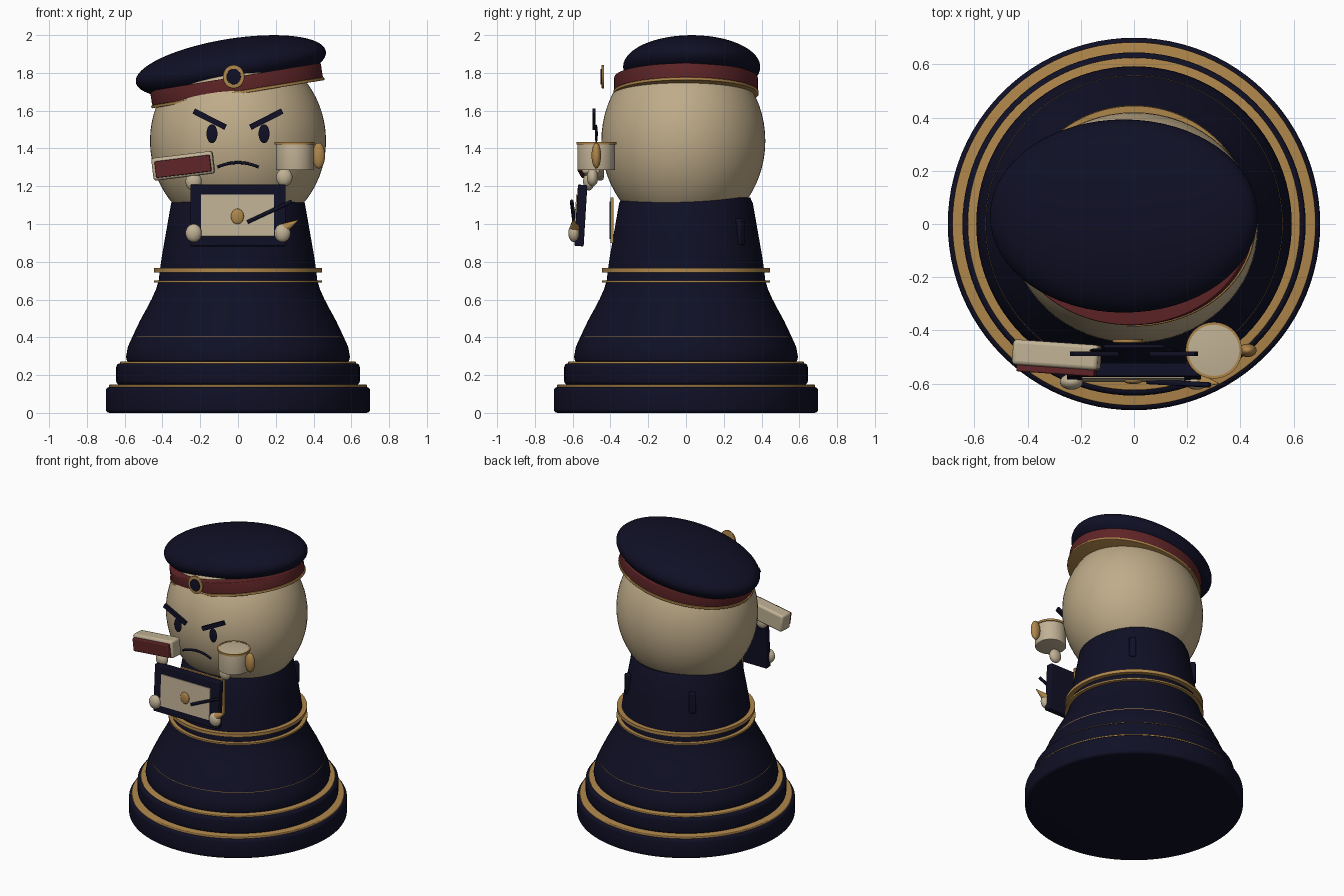
import bpy, bmesh, math
from mathutils import Vector, Matrix

if "Cube" in bpy.data.objects:
    bpy.data.objects.remove(bpy.data.objects["Cube"])


def material(name, rgb):
    m = bpy.data.materials.new(name)
    m.diffuse_color = (*rgb, 1)
    m.use_nodes = True
    m.node_tree.nodes["Principled BSDF"].inputs["Base Color"].default_value = m.diffuse_color
    return m


NAVY = material("navy", (0.005, 0.005, 0.019))
SKIN = material("warm cream", (0.52, 0.41, 0.25))
PALE = material("pale cream", (0.53, 0.44, 0.30))
GOLD = material("gold", (0.43, 0.24, 0.07))
RED = material("dark red", (0.115, 0.018, 0.02))


def finish(name, bm, mat, matrix=Matrix(), bevel=0):
    bmesh.ops.recalc_face_normals(bm, faces=bm.faces)
    me = bpy.data.meshes.new(name)
    bm.to_mesh(me)
    bm.free()
    me.materials.append(mat)
    ob = bpy.data.objects.new(name, me)
    bpy.context.collection.objects.link(ob)
    ob.matrix_world = matrix
    bpy.ops.object.select_all(action='DESELECT')
    ob.select_set(True)
    bpy.context.view_layer.objects.active = ob
    bpy.ops.object.shade_smooth_by_angle(angle=math.radians(35))
    if bevel:
        b = ob.modifiers.new("bevel", 'BEVEL')
        b.width, b.segments = bevel, 3
        b.limit_method = 'ANGLE'
    return ob


def place(loc, rot=(0, 0, 0), size=(1, 1, 1)):
    r = Matrix.Rotation(math.radians(rot[2]), 4, 'Z') \
        @ Matrix.Rotation(math.radians(rot[1]), 4, 'Y') \
        @ Matrix.Rotation(math.radians(rot[0]), 4, 'X')
    return Matrix.Translation(loc) @ r @ Matrix.Diagonal((*size, 1))


def lathe(name, profile, mat, matrix=Matrix(), steps=96, closed=False):
    bm = bmesh.new()
    vs = [bm.verts.new((r, 0, z)) for r, z in profile]
    pairs = list(zip(vs, vs[1:])) + ([(vs[-1], vs[0])] if closed else [])
    edges = [bm.edges.new(p) for p in pairs]
    bmesh.ops.spin(bm, geom=vs + edges, cent=(0, 0, 0), axis=(0, 0, 1),
                   angle=2 * math.pi, steps=steps)
    bmesh.ops.remove_doubles(bm, verts=bm.verts, dist=1e-5)
    return finish(name, bm, mat, matrix)


def disc(name, r, z0, z1, mat, e=0.02, matrix=Matrix()):
    # Solid disc with rounded rims
    arc = [(math.sin(math.pi * i / 8) * e, math.cos(math.pi * i / 8) * e) for i in range(5)]
    prof = [(0, z0)] + [(r - e + s, z0 + e - c) for s, c in arc]
    prof += [(r - e + s, z1 - e + c) for s, c in reversed(arc)] + [(0, z1)]
    return lathe(name, prof, mat, matrix)


def ring(name, r0, r1, z0, z1, mat, matrix=Matrix()):
    return lathe(name, [(r0, z0), (r1, z0), (r1, z1), (r0, z1)], mat, matrix, closed=True)


def ball(name, loc, size, mat, rot=(0, 0, 0), seg=32):
    bm = bmesh.new()
    bmesh.ops.create_uvsphere(bm, u_segments=seg, v_segments=seg // 2, radius=1,
                              matrix=place((0, 0, 0), (0, 0, 0), size))
    return finish(name, bm, mat, place(loc, rot))


def box(name, loc, size, mat, rot=(0, 0, 0), bevel=0):
    bm = bmesh.new()
    bmesh.ops.create_cube(bm, size=1, matrix=place((0, 0, 0), (0, 0, 0), size))
    return finish(name, bm, mat, place(loc, rot), bevel)


def rod(name, a, b, r0, r1, mat):
    a, b = Vector(a), Vector(b)
    d = b - a
    bm = bmesh.new()
    bmesh.ops.create_cone(bm, cap_ends=True, segments=16, radius1=r0, radius2=r1, depth=d.length)
    m = Matrix.Translation((a + b) / 2) @ d.to_track_quat('Z', 'Y').to_matrix().to_4x4()
    return finish(name, bm, mat, m)


# Stepped pedestal with gold trims
disc("base_lower", 0.70, 0, 0.137, NAVY)
disc("base_trim_lower", 0.683, 0.13, 0.15, GOLD, 0.005)
disc("base_upper", 0.645, 0.149, 0.262, NAVY)
disc("base_trim_upper", 0.625, 0.255, 0.272, GOLD, 0.005)

# Flared body
lathe("body", [(0, .268), (.575, .268), (.588, .275), (.593, .295), (.583, .35), (.556, .41),
               (.518, .49), (.485, .55), (.456, .605), (.434, .655), (.42, .70), (.413, .76),
               (.403, .83), (.382, .95), (.354, 1.11), (.34, 1.14), (0, 1.14)], NAVY)
ring("body_trim_low", 0.53, 0.559, 0.396, 0.407, GOLD)
ring("body_trim_mid", 0.40, 0.446, 0.689, 0.701, GOLD)
ring("body_trim_high", 0.40, 0.444, 0.744, 0.766, GOLD)

# Chest panel and rear tabs
box("chest_panel_frame", (0, -0.393, 1.02), (0.34, 0.016, 0.24), GOLD)
box("chest_panel", (0, -0.402, 1.02), (0.30, 0.008, 0.20), NAVY)
for s, side in ((1, "right"), (-1, "left")):
    box("rear_tab_" + side, (s * 0.25, 0.285, 0.96), (0.045, 0.045, 0.14), NAVY,
        (0, 0, -s * 41), 0.008)

# Head
ball("head", (0, -0.014, 1.44), (0.466, 0.434, 0.495), SKIN, seg=64)

# Tilted cap: band, rim and soft crown
cap = place((0, 0, 1.69), (0, -9.3, 0), (1, 0.83, 1))
disc("cap_rim", 0.464, -0.003, 0.013, GOLD, 0.004, cap)
disc("cap_band", 0.458, 0.012, 0.09, RED, 0.006, cap)
ball("cap_crown", (-0.038, 0.03, 1.832), (0.51, 0.363, 0.148), NAVY, (0, -9.3, 0), 64)

# Cap badge
badge = place((-0.023, -0.44, 1.78), (90, 0, 0), (0.92, 1, 1))
disc("badge_rim", 0.062, -0.007, 0.007, GOLD, 0.004, badge)
disc("badge_centre", 0.041, 0.006, 0.012, NAVY, 0.002, badge)

# Face
for s, side in ((1, "right"), (-1, "left")):
    ball("eye_" + side, (s * 0.138, -0.475, 1.478), (0.029, 0.008, 0.05), NAVY)
    box("brow_" + side, (s * 0.15, -0.488, 1.555), (0.19, 0.016, 0.03), NAVY, (0, -s * 27, 0))
mouth = [(-0.11 + 0.22 * i / 10, -0.46, 1.325 - 0.024 * ((i - 5) / 5) ** 2) for i in range(11)]
for i, (a, b) in enumerate(zip(mouth, mouth[1:])):
    rod("mouth_%d" % i, a, b, 0.008, 0.008, NAVY)

# Cup with gold rim and handle
disc("cup", 0.10, 1.285, 1.432, PALE, 0.005, place((0.30, -0.475, 0)))
ring("cup_rim", 0.096, 0.106, 1.420, 1.434, GOLD, place((0.30, -0.475, 0)))
ball("cup_handle", (0.427, -0.475, 1.362), (0.034, 0.025, 0.068), GOLD)

# Block with red front plate
box("block", (-0.29, -0.492, 1.308), (0.325, 0.095, 0.12), PALE, (0, -7, -4), 0.015)
box("block_plate", (-0.291, -0.549, 1.305), (0.295, 0.03, 0.088), RED, (0, -7, -4), 0.006)

# Folder with sheet and seal
tilt = (-3.5, 0, 0)
box("folder", (0, -0.557, 1.045), (0.505, 0.05, 0.325), NAVY, tilt, 0.006)
box("folder_sheet", (-0.003, -0.584, 1.045), (0.385, 0.008, 0.22), PALE, tilt)
ball("folder_seal", (-0.003, -0.59, 1.04), (0.034, 0.012, 0.041), GOLD)

# Pen and nib
rod("pen", (0.05, -0.592, 1.01), (0.285, -0.605, 1.12), 0.01, 0.01, NAVY)
rod("pen_nib", (0.25, -0.59, 0.98), (0.32, -0.60, 1.022), 0.026, 0.001, GOLD)

# Hands
for name, loc in (("hand_cup", (0.245, -0.495, 1.247)), ("hand_block", (-0.235, -0.515, 1.225)),
                  ("hand_folder_left", (-0.235, -0.593, 0.952)),
                  ("hand_folder_right", (0.235, -0.593, 0.952))):
    ball(name, loc, (0.043, 0.03, 0.048), PALE)
